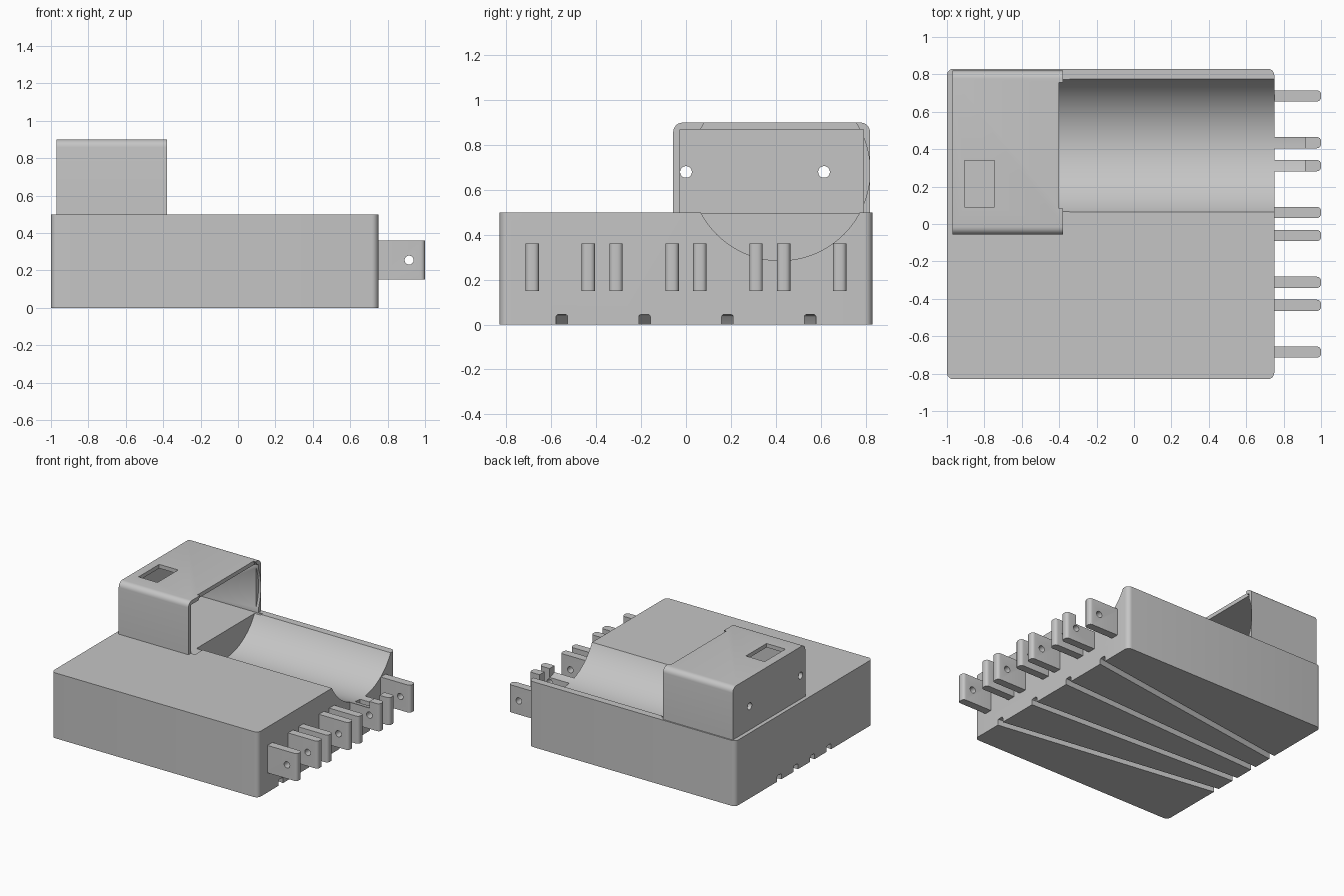
import bpy, bmesh, math
from mathutils import Matrix, Vector

cube = bpy.data.objects.get("Cube")
if cube:
    bpy.data.objects.remove(cube, do_unlink=True)

grey = bpy.data.materials.new("plain grey")
grey.use_nodes = True
COLOUR = (0.56, 0.56, 0.56, 1)
grey.diffuse_color = COLOUR
grey.node_tree.nodes["Principled BSDF"].inputs["Base Color"].default_value = COLOUR


def finish(name, bm):
    mesh = bpy.data.meshes.new(name)
    bm.to_mesh(mesh)
    bm.free()
    mesh.materials.append(grey)
    obj = bpy.data.objects.new(name, mesh)
    bpy.context.collection.objects.link(obj)
    return obj


def box(name, lo, hi, radius=0, pick=None, segments=6):
    """Box between two corners; edges accepted by pick(direction, middle) are rounded."""
    bm = bmesh.new()
    bmesh.ops.create_cube(bm, size=1)
    for v in bm.verts:
        v.co = [lo[i] + (v.co[i] + 0.5) * (hi[i] - lo[i]) for i in range(3)]
    if radius:
        edges = [e for e in bm.edges
                 if pick((e.verts[1].co - e.verts[0].co).normalized(),
                         (e.verts[0].co + e.verts[1].co) / 2)]
        bmesh.ops.bevel(bm, geom=edges, offset=radius, segments=segments,
                        profile=0.5, affect='EDGES')
    return finish(name, bm)


def rod(name, start, end, radius, segments=32):
    """Cylinder between two points."""
    a, b = Vector(start), Vector(end)
    turn = (b - a).to_track_quat('Z', 'Y').to_matrix().to_4x4()
    bm = bmesh.new()
    bmesh.ops.create_cone(bm, cap_ends=True, segments=segments, radius1=radius,
                          radius2=radius, depth=(b - a).length,
                          matrix=Matrix.Translation((a + b) / 2) @ turn)
    return finish(name, bm)


def cut(obj, cutters):
    """Subtract the cutters and bake the result."""
    for c in cutters:
        m = obj.modifiers.new("cut", 'BOOLEAN')
        m.operation, m.solver, m.object = 'DIFFERENCE', 'EXACT', c
    bpy.context.view_layer.update()
    baked = bpy.data.meshes.new_from_object(
        obj.evaluated_get(bpy.context.evaluated_depsgraph_get()))
    obj.modifiers.clear()
    obj.data = baked


def upright(d, m):
    return abs(d.z) > 0.9


# Shared cutters: the long round trough and the inside of the hood
trough = rod("trough_cutter", (-0.4, 0.42, 0.685), (0.915, 0.42, 0.685), 0.4, 128)
inside = box("hood_inside_cutter", (-0.94, -0.027, 0.495), (-0.345, 0.79, 0.87))
cutters = [trough, inside]

# Base block with a fan of four grooves underneath
base = box("base_block", (-1, -0.83, 0), (0.75, 0.83, 0.5), 0.035, upright)
grooves = []
for k in (-3, -1, 1, 3):
    front, rear = Vector((0.75, k * 0.1845, 0)), Vector((-1, k * 0.1, 0))
    run = rear - front
    g = box("groove_cutter", (-1.2, -0.026, -0.05), (1.2, 0.026, 0.045), 0.012,
            lambda d, m: abs(d.x) > 0.9 and m.z > 0, 3)
    g.data.transform(Matrix.Translation((front + rear) / 2)
                     @ Matrix.Rotation(math.atan2(run.y, run.x), 4, 'Z'))
    grooves.append(g)
cutters += grooves
cut(base, [trough, inside] + grooves)

# Hood: open towards +x, with a window in the roof and two holes in the end wall
hood = box("hood", (-0.97, -0.057, 0.49), (-0.38, 0.82, 0.9), 0.042,
           lambda d, m: abs(d.x) > 0.9 and m.z > 0.8)
window = box("window_cutter", (-0.905, 0.09, 0.8), (-0.745, 0.34, 1))
holes = [rod("hole_cutter", (-1.05, y, 0.68), (-0.9, y, 0.68), 0.026) for y in (0, 0.615)]
cutters += [window] + holes
cut(hood, [inside, trough, window] + holes)

# Row of flat terminals, each with a cross hole
terminals = []
pin_hole = rod("pin_hole_cutter", (0.915, -1, 0.255), (0.915, 1, 0.255), 0.024)
cutters.append(pin_hole)
for y in (-0.685, -0.435, -0.312, -0.062, 0.062, 0.312, 0.435, 0.685):
    pin = box("terminal", (0.73, y - 0.03, 0.15), (1, y + 0.03, 0.36), 0.022,
              lambda d, m: abs(d.z) > 0.9 and m.x > 0.9, 4)
    cut(pin, [pin_hole, trough] if 0.2 < y < 0.6 else [pin_hole])
    terminals.append(pin)

for c in cutters:
    bpy.data.objects.remove(c, do_unlink=True)

# Smooth the round surfaces, keep the corners crisp
for obj in [base, hood] + terminals:
    bpy.ops.object.select_all(action='DESELECT')
    obj.select_set(True)
    bpy.context.view_layer.objects.active = obj
    bpy.ops.object.shade_smooth_by_angle(angle=math.radians(30))
